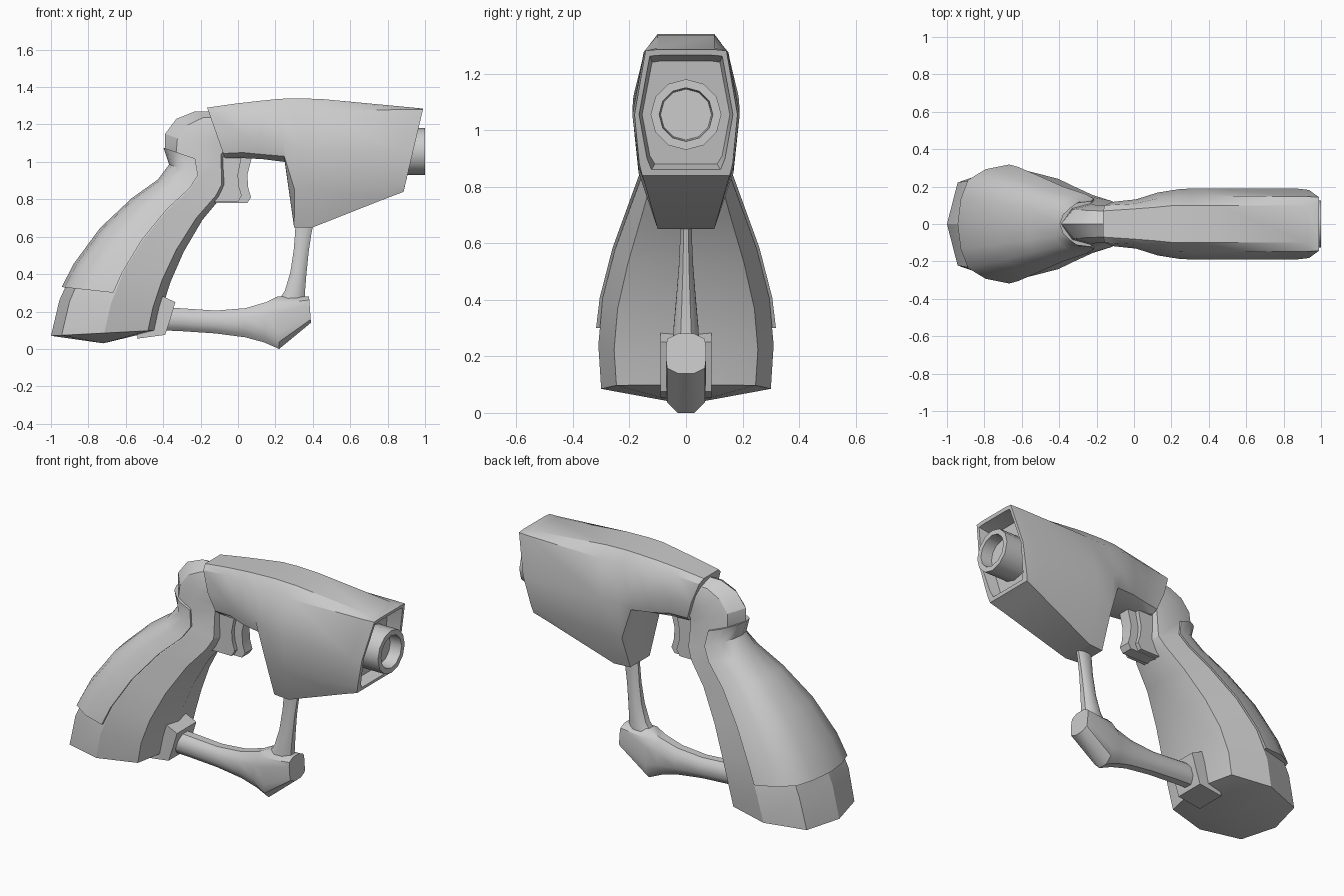
import bpy, bmesh, math


def finish(bm, name, angle=35):
    bmesh.ops.remove_doubles(bm, verts=bm.verts, dist=0.0005)
    bmesh.ops.recalc_face_normals(bm, faces=bm.faces)
    me = bpy.data.meshes.new(name)
    bm.to_mesh(me)
    bm.free()
    ob = bpy.data.objects.new(name, me)
    bpy.context.collection.objects.link(ob)
    bpy.ops.object.select_all(action='DESELECT')
    ob.select_set(True)
    bpy.context.view_layer.objects.active = ob
    bpy.ops.object.shade_smooth_by_angle(angle=math.radians(angle))
    return ob


def loft(name, sections, angle=35):
    """Each section: line P-Q in the xz plane plus a half profile of
    (fraction along the line, half width), mirrored across y."""
    bm = bmesh.new()
    rings = []
    for (px, pz), (qx, qz), prof in sections:
        pts = [(px + (qx - px) * t, -w, pz + (qz - pz) * t) for t, w in prof]
        pts += [(x, -y, z) for x, y, z in reversed(pts)]
        rings.append([bm.verts.new(p) for p in pts])
    n = len(rings[0])
    for a, b in zip(rings, rings[1:]):
        for i in range(n):
            j = (i + 1) % n
            bm.faces.new((a[i], a[j], b[j], b[i]))
    bm.faces.new(rings[0])
    bm.faces.new(rings[-1])
    return finish(bm, name, angle)


def prism(name, outline, half):
    """Extrude an xz outline symmetrically along y."""
    bm = bmesh.new()
    f = bm.faces.new([bm.verts.new((x, -half, z)) for x, z in outline])
    new = bmesh.ops.extrude_face_region(bm, geom=[f])['geom']
    for v in new:
        if isinstance(v, bmesh.types.BMVert):
            v.co.y = half
    return finish(bm, name, 30)


# Grip: back point, front point, half width, position of the back corner
grip = [
    ((-1.00, .07), (-.43, .10), .30, .10),
    ((-.955, .26), (-.405, .22), .31, .10),
    ((-.87, .45), (-.36, .36), .295, .10),
    ((-.73, .64), (-.29, .52), .25, .10),
    ((-.56, .80), (-.19, .69), .19, .10),
    ((-.42, .90), (-.09, .81), .15, .12),
    ((-.36, .98), (-.06, .87), .125, .16),
    ((-.39, 1.07), (-.06, .96), .112, .18),
    ((-.39, 1.15), (-.06, 1.03), .105, .2),
    ((-.33, 1.23), (-.04, 1.06), .10, .2),
    ((-.23, 1.27), (-.02, 1.10), .095, .2),
    ((-.10, 1.27), (-.01, 1.12), .09, .2),
]
secs = [((-.72, .03), (-.72, .03), [(0, 0)] * 5)]
for p, q, w, tb in grip:
    secs.append((p, q, [(0, 0), (tb, .74 * w), (.5, w), (.91, .82 * w), (1, 0)]))
loft("grip", secs, 25)

# Raised shell on the back of the grip
secs = []
lower = ((-.935, .325), (-.39, .27), .308, .10)
for p, q, w, tb in [lower] + grip[2:8]:
    p = (p[0] - .008, p[1] + .006)
    w += .01
    secs.append((p, q, [(0, 0), (tb * .3, .42 * w), (tb, .74 * w), (.27, .92 * w),
                        (.5, w), (.5, .8 * w)]))
loft("grip_back_shell", secs, 40)


# Main housing: sections given as (half width, z), slanted from top x to bottom x
def slab(xt, xb, pts):
    zt, zb = pts[0][1], pts[-1][1]
    return ((xt, zt), (xb, zb), [((zt - z) / (zt - zb), y) for y, z in pts])


loft("housing", [
    slab(-.165, -.07, [(.07, 1.29), (.10, 1.265), (.118, 1.15), (.10, 1.045), (.07, 1.02)]),
    slab(-.01, .03, [(.08, 1.312), (.108, 1.28), (.132, 1.15), (.112, 1.05), (.08, 1.02)]),
    slab(.12, .13, [(.09, 1.327), (.135, 1.28), (.168, 1.14), (.145, 1.04), (.09, 1.015)]),
    slab(.22, .25, [(.10, 1.337), (.148, 1.275), (.186, 1.12), (.16, 1.03), (.10, 1.0)]),
    slab(.31, .30, [(.10, 1.34), (.15, 1.27), (.19, 1.07), (.165, .85), (.09, .65)]),
    slab(.45, .40, [(.10, 1.336), (.15, 1.275), (.19, 1.06), (.168, .85), (.10, .65)]),
    slab(.93, .80, [(.10, 1.291), (.147, 1.28), (.19, 1.055), (.168, .87), (.145, .808)]),
    # muzzle rim and recess
    slab(.99, .885, [(.10, 1.285), (.143, 1.281), (.182, 1.055), (.165, .88), (.155, .84)]),
    slab(.985, .89, [(.09, 1.265), (.128, 1.262), (.166, 1.055), (.138, .90), (.122, .86)]),
    slab(.89, .83, [(.085, 1.245), (.12, 1.24), (.155, 1.055), (.128, .91), (.11, .88)]),
], 35)

# Nozzle tube: stepped rings around the x axis
bm = bmesh.new()
N = 12
rings = []
for x, r in [(.84, .125), (1.0, .125), (1.0, .095), (.93, .09)]:
    rings.append([bm.verts.new((x, r * math.sin(2 * math.pi * i / N),
                                1.055 + r * math.cos(2 * math.pi * i / N))) for i in range(N)])
for a, b in zip(rings, rings[1:]):
    for i in range(N):
        bm.faces.new((a[i], a[(i + 1) % N], b[(i + 1) % N], b[i]))
bm.faces.new(rings[0])
bm.faces.new(rings[-1])
finish(bm, "nozzle", 35)

# Trigger with wider backing plate
prism("trigger", [(-.15, .78), (.05, .78), (.07, .81), (.055, .86), (.05, .93),
                  (.075, 1.03), (-.10, 1.03)], .035)
prism("trigger_backing", [(-.15, .785), (.00, .785), (.02, .82), (.005, .87), (.0, .93),
                          (.02, 1.03), (-.10, 1.03)], .06)


# Guard: rounded bar, elbow and post
def oval(p, q, w, square=.72):
    return (p, q, [(0, .42 * w), (.13, square * w), (.32, w), (.68, w), (.87, square * w), (1, .42 * w)])


loft("guard_bar", [
    oval((-.42, .225), (-.42, .10), .055),
    oval((-.30, .217), (-.30, .095), .055),
    oval((-.12, .205), (-.12, .083), .052),
    oval((.04, .218), (.04, .062), .055),
    oval((.15, .25), (.14, .035), .062),
    oval((.21, .28), (.22, .0), .07, .95),
    oval((.38, .28), (.39, .14), .07, .95),
], 40)
loft("guard_post", [
    oval((.215, .26), (.36, .26), .046),
    oval((.25, .31), (.357, .29), .044),
    oval((.28, .41), (.365, .39), .035),
    oval((.298, .53), (.378, .52), .025),
    oval((.305, .62), (.393, .62), .021),
    oval((.31, .70), (.41, .70), .021),
], 40)

# Clamp joining the guard to the grip
prism("guard_clamp", [(-.54, .055), (-.39, .075), (-.36, .165), (-.335, .25),
                      (-.415, .288), (-.50, .25)], .09)
